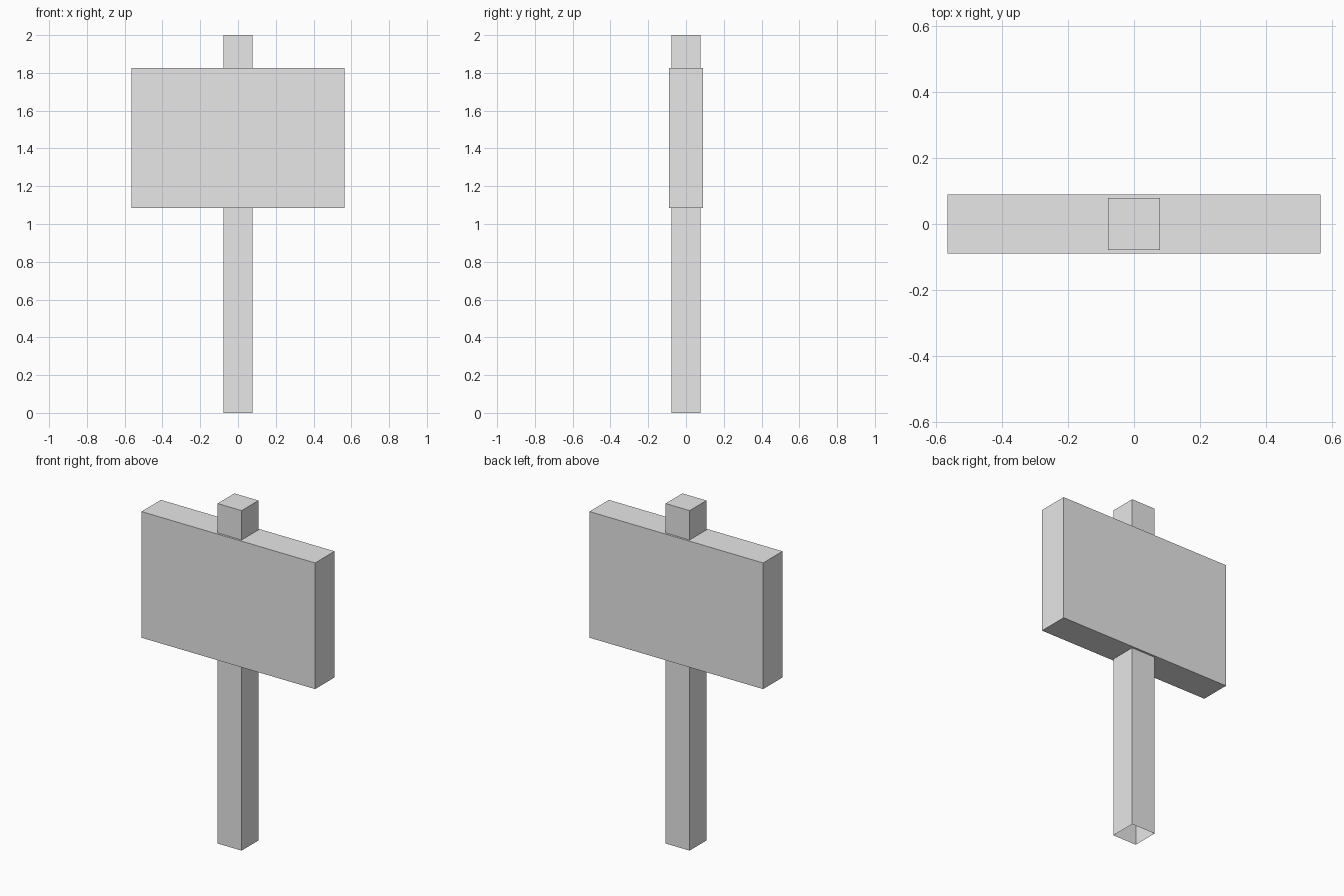
import bpy
import bmesh

default_cube = bpy.data.objects.get("Cube")
if default_cube:
    bpy.data.objects.remove(default_cube, do_unlink=True)

# Single plain grey
grey = bpy.data.materials.new("light_grey")
grey.use_nodes = True
colour = (0.8, 0.8, 0.8, 1)
grey.diffuse_color = colour
grey.node_tree.nodes["Principled BSDF"].inputs["Base Color"].default_value = colour


def add_box(name, width, depth, bottom, top, open_bottom=False):
    """Flat-faced box centred on the z axis, optionally without its underside."""
    bm = bmesh.new()
    bmesh.ops.create_cube(bm, size=1)
    bmesh.ops.scale(bm, vec=(width, depth, top - bottom), verts=bm.verts)
    bmesh.ops.translate(bm, vec=(0, 0, (top + bottom) / 2), verts=bm.verts)
    if open_bottom:
        underside = [f for f in bm.faces if f.normal.z < -0.5]
        bmesh.ops.delete(bm, geom=underside, context='FACES')
    mesh = bpy.data.meshes.new(name)
    bm.to_mesh(mesh)
    bm.free()
    mesh.materials.append(grey)
    obj = bpy.data.objects.new(name, mesh)
    bpy.context.collection.objects.link(obj)
    return obj


# Square post, hollow at the foot, running up through the board
add_box("post", 0.156, 0.156, 0, 2, open_bottom=True)

# Thick rectangular sign board
add_box("sign_board", 1.13, 0.18, 1.085, 1.827)
